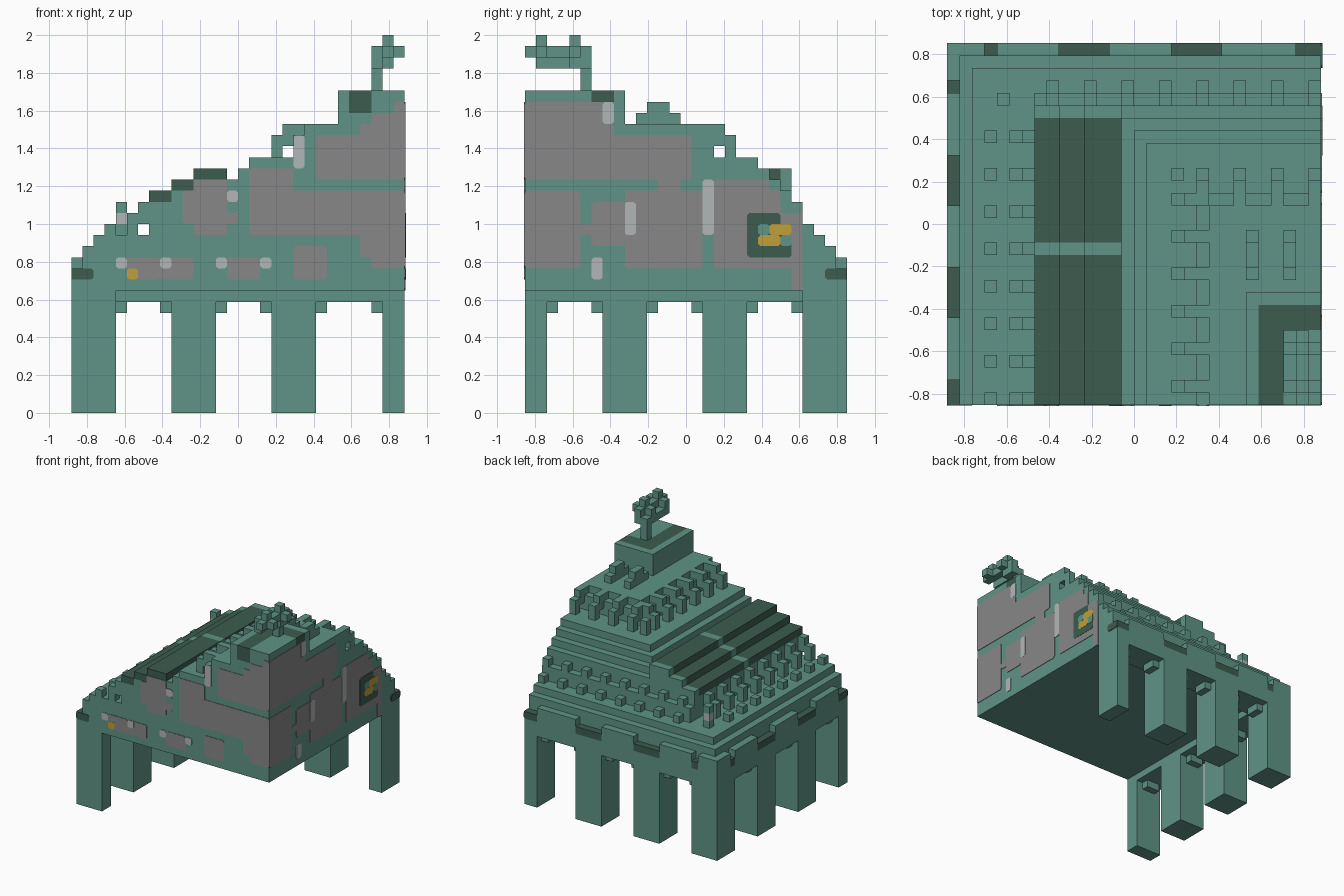
import bpy
import bmesh
from mathutils import Vector

cube = bpy.data.objects.get("Cube")
if cube:
    bpy.data.objects.remove(cube, do_unlink=True)

# Block grid: one block is UNIT wide, NX by NY blocks in plan
UNIT = 1 / 17
NX, NY = 30, 29
ORIGIN = Vector((-NX / 2, -NY / 2, 0))


def material(name, red, green, blue):
    mat = bpy.data.materials.new(name)
    mat.use_nodes = True
    mat.diffuse_color = (red, green, blue, 1)
    shader = next(n for n in mat.node_tree.nodes if n.type == "BSDF_PRINCIPLED")
    shader.inputs["Base Color"].default_value = (red, green, blue, 1)
    return mat


sea_green = material("sea green stone", .115, .295, .238)
dark_green = material("dark green stone", .045, .107, .08)
grey = material("grey stone", .245, .245, .245)
pale_grey = material("pale grey stone", .45, .47, .47)
gold = material("gold", .527, .352, .04)


def build(name, mat, boxes, rounded=False):
    """Make one object from blocks (x0, x1, y0, y1, z0, z1) in grid units."""
    bm = bmesh.new()
    for x0, x1, y0, y1, z0, z1 in boxes:
        low = (Vector((x0, y0, z0)) + ORIGIN) * UNIT
        high = (Vector((x1, y1, z1)) + ORIGIN) * UNIT
        verts = bmesh.ops.create_cube(bm, size=1)["verts"]
        for v in verts:
            v.co = Vector([b if c > 0 else a for a, b, c in zip(low, high, v.co)])
        if rounded:
            edges = {e for v in verts for e in v.link_edges if e.calc_length() < UNIT / 3}
            bmesh.ops.bevel(bm, geom=list(edges), offset=UNIT / 5, segments=1, affect="EDGES")
    mesh = bpy.data.meshes.new(name)
    bm.to_mesh(mesh)
    bm.free()
    mesh.materials.append(mat)
    obj = bpy.data.objects.new(name, mesh)
    bpy.context.collection.objects.link(obj)
    return obj


# Legs along the two outer sides, with stepped brackets beside them
leg_x = [(0, 4), (9, 13), (18, 22), (28, NX)]
leg_y = [(0, 2), (7, 11), (16, 20), (25, NY)]
legs = [(a, b, NY - 4, NY, 0, 10) for a, b in leg_x]
legs += [(0, 4, a, b, 0, 10) for a, b in leg_y[:-1]]
build("legs", sea_green, legs)

brackets = []
for a, b in leg_x:
    for c in (a - 1, b):
        if 0 <= c < NX:
            brackets.append((c, c + 1, NY - 3, NY - 1, 9, 10))
for a, b in leg_y:
    for c in (a - 1, b):
        if 0 <= c < NY:
            brackets.append((1, 3, c, c + 1, 9, 10))
build("leg_brackets", sea_green, brackets)
build("ring_beam", sea_green, [(0, 4, 0, NY, 10, 11), (0, NX, NY - 4, NY, 10, 11)])

# Outer ledge, with lower dark slabs above the legs
slab_x = [(3, 4)] + leg_x[1:]
slab_y = leg_y[:-1] + [(25, 26)]
slabs = [(a, b, NY - 1, NY, 12, 13) for a, b in slab_x]
slabs += [(0, 1, a, b, 12, 13) for a, b in slab_y]
build("ledge_slabs", dark_green, slabs)


def gaps(spans, end):
    """Spans left free between the given ones."""
    edges = [0] + [n for span in spans for n in span] + [end]
    return [(a, b) for a, b in zip(edges[::2], edges[1::2]) if b > a]


ledge = [(a, b, NY - 1, NY, 12, 14) for a, b in gaps(slab_x, NX)]
ledge += [(0, 1, a, b, 12, 14) for a, b in gaps(slab_y, NY)]
build("outer_ledge", sea_green, ledge)

# Terraces: left edge, back edge, bottom and top of each step
terraces = [(0, 29, 11, 12), (1, 28, 12, 15), (2, 27, 15, 16), (7, 25, 16, 18),
            (7, 24, 18, 19), (14, 24, 19, 20), (14, 23, 20, 21), (15, 22, 21, 22),
            (16, 21, 22, 23), (20, 17, 23, 25), (21, 16, 25, 26), (24, 9, 26, 27)]
build("terraces", sea_green, [(x, NX, 0, y, a, b) for x, y, a, b in terraces])

# Stepped roof with a green band and a green end gable
roof, support = [], []
for a, b, top in [(7, 9, 20), (9, 11, 21), (11, 14, 22)]:
    roof += [(a, b, 0, 12, top - 1, top), (a, b, 13, 23, top - 1, top)]
    support += [(a, b, 0, 23, 19, top - 1), (a, b, 12, 13, 19, top), (a, b, 23, 24, 19, top)]
build("roof_slabs", dark_green, roof)
build("roof_walls", sea_green, [s for s in support if s[-1] > s[-2]])

# Lower gallery: outer merlons, posts and leaning beams
gallery = []
for y in range(0, 22, 3):
    gallery += [(3, 4, y, y + 1, 16, 17), (5, 6, y, y + 1, 16, 18),
                (6, 7, y, y + 1, 17, 19)]
for x in range(8, NX, 3):
    gallery += [(x, x + 1, 25, 26, 16, 17), (x, x + 1, 24, 25, 18, 19)]
build("lower_gallery", sea_green, gallery)
build("corner_post_base", sea_green, [(4, 5, 24, 25, 16, 17)])
build("corner_post_middle", pale_grey, [(4, 5, 24, 25, 17, 18)])
build("corner_post_top", sea_green, [(4, 5, 24, 25, 18, 19)])

# Upper gallery
gallery = [(18, 19, 18, 19, 23, 25)]
for y in range(1, 17, 3):
    gallery += [(18, 19, y, y + 1, 23, 25), (19, 21, y, y + 1, 24, 26)]
for x in range(20, NX, 3):
    gallery += [(x, x + 1, 18, 19, 23, 25), (x, x + 1, 16, 18, 24, 26)]
build("upper_gallery", sea_green, gallery)

# Ribs on the upper deck
ribs = []
for x in (24, 27):
    ribs += [(x, x + 1, 10, 14, 26, 27), (x, x + 1, 11, 13, 27, 28)]
build("deck_ribs", sea_green, ribs)

# Summit with a dark border and an open crown on one pillar
build("summit_walls", sea_green, [(24, 25, 0, 9, 27, 29), (25, NX, 8, 9, 27, 29),
                                  (27, NX, 0, 6, 27, 29), (27, NX, 6, 8, 27, 28)])
build("summit_border", dark_green, [(25, 27, 0, 8, 27, 29), (27, NX, 6, 8, 28, 29)])
build("crown_pillar", sea_green, [(27, 28, 5, 6, 29, 32)])
build("crown", sea_green, [(27, 28, 1, 5, 31, 32), (28, 29, 4, 6, 31, 32),
                           (28, 29, 0, 6, 32, 33), (27, NX, 1, 2, 32, 33),
                           (27, NX, 4, 5, 32, 33), (28, 29, 1, 2, 33, 34),
                           (28, 29, 4, 5, 33, 34)])


# Coloured stone set into the two flat cut walls
def front_plates(name, mat, rects, depth=.07):
    build(name, mat, [(a, b, -depth, depth, c, d) for a, b, c, d in rects], True)


def side_plates(name, mat, rects, depth=.07):
    build(name, mat, [(NX - depth, NX + depth, a, b, c, d) for a, b, c, d in rects], True)


front_plates("front_grey_stones", grey, [
    (11, 14, 16, 21), (10, 15, 17, 20), (16, 20, 16, 22), (16, NX, 16, 20),
    (22, NX, 21, 25), (26, NX, 21, 26), (27, NX, 21, 27), (29, NX, 21, 28),
    (27, NX, 13, 17), (20, 23, 12, 15), (26, NX, 14, 17), (8, 11, 12, 14), (14, 17, 12, 14)])
front_plates("front_pale_stones", pale_grey, [
    (4, 5, 13, 14), (8, 9, 13, 14), (13, 14, 13, 14), (17, 18, 13, 14),
    (20, 21, 22, 25), (14, 15, 19, 20)], .1)
front_plates("front_green_nook", sea_green, [(14, 15, 18, 19)], .09)
front_plates("front_gold_stone", gold, [(5, 6, 12, 13)], .1)
front_plates("front_low_stone", grey, [(5, 8, 12, 14)], .08)
front_plates("front_dark_stone", dark_green, [(0, 2, 12, 13)])

side_plates("side_grey_stones", grey, [
    (0, 7, 21, 28), (0, 8, 21, 26), (0, 15, 21, 25), (0, 5, 13, 20), (6, 9, 15, 19),
    (5, 7, 16, 17), (9, 16, 13, 20), (12, 14, 19, 22), (17, 22, 13, 21),
    (17, 23, 13, 20), (17, 25, 13, 18), (24, 25, 11, 15)])
side_plates("side_pale_stones", pale_grey, [
    (7, 8, 26, 28), (9, 10, 16, 19), (16, 17, 16, 21), (6, 7, 12, 14)], .09)
side_plates("side_dark_panel", dark_green, [(20, 23, 14, 18), (20, 24, 14, 16), (27, NY, 12, 13)], .1)
side_plates("side_green_tiles", sea_green, [(21, 22, 16, 17), (23, 24, 15, 16)], .13)
side_plates("side_gold_tiles", gold, [(22, 24, 16, 17), (21, 23, 15, 16)], .12)
